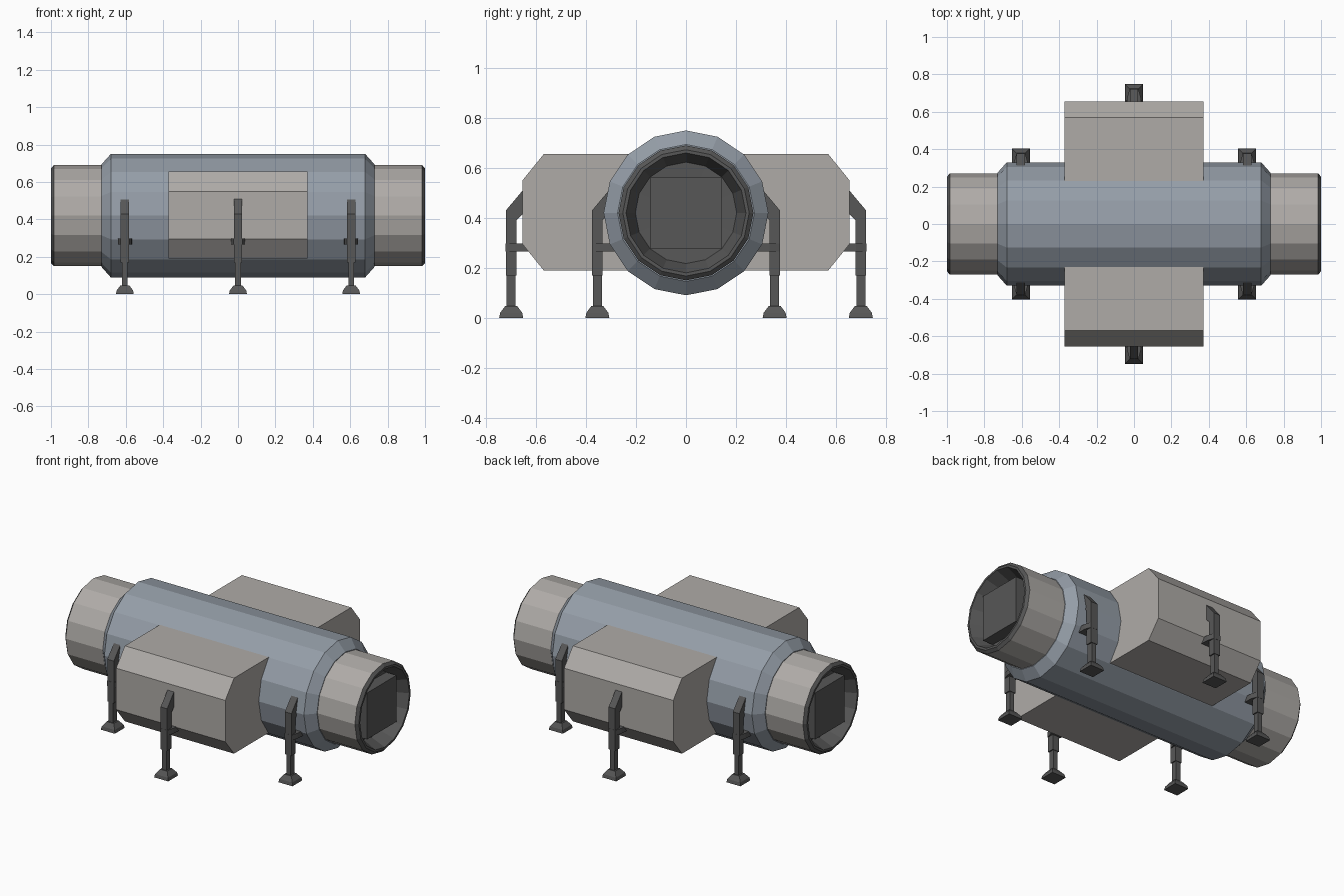
import bpy, bmesh, math

if "Cube" in bpy.data.objects:
    bpy.data.objects.remove(bpy.data.objects["Cube"])

CZ = 0.42      # height of the hull axis
SIDES = 16


def material(name, rgb):
    m = bpy.data.materials.new(name)
    m.diffuse_color = (*rgb, 1)
    m.use_nodes = True
    m.node_tree.nodes["Principled BSDF"].inputs["Base Color"].default_value = m.diffuse_color
    return m


BLUE = material("blue_grey", (0.30, 0.34, 0.39))
WARM = material("warm_grey", (0.43, 0.41, 0.39))
DARK = material("dark_grey", (0.095, 0.095, 0.095))


def finish(name, bm, mat):
    bmesh.ops.recalc_face_normals(bm, faces=bm.faces)
    me = bpy.data.meshes.new(name)
    bm.to_mesh(me)
    bm.free()
    me.materials.append(mat)
    ob = bpy.data.objects.new(name, me)
    bpy.context.collection.objects.link(ob)
    return ob


def loft(bm, rings, cap=True):
    """Bridge rings of points that all have the same length."""
    vs = [[bm.verts.new(p) for p in r] for r in rings]
    n = len(vs[0])
    for a, b in zip(vs, vs[1:]):
        for i in range(n):
            j = (i + 1) % n
            bm.faces.new((a[i], a[j], b[j], b[i]))
    if cap:
        bm.faces.new(vs[0])
        bm.faces.new(vs[-1])


def lathe(name, profile, mat, cap=True):
    """Revolve (x, radius) pairs about the hull axis."""
    bm = bmesh.new()
    angles = [2 * math.pi * i / SIDES for i in range(SIDES)]
    loft(bm, [[(x, r * math.sin(a), CZ + r * math.cos(a)) for a in angles]
              for x, r in profile], cap)
    return finish(name, bm, mat)


def extrude_x(bm, pts, x0, x1):
    loft(bm, [[(x, y, z) for y, z in pts] for x in (x0, x1)])


def rect(cx, cy, hx, hy, z):
    return [(cx + sx * hx, cy + sy * hy, z)
            for sx, sy in ((-1, -1), (1, -1), (1, 1), (-1, 1))]


# Main hull with chamfered shoulders
lathe("hull", [(-0.73, 0.274), (-0.68, 0.33), (0.68, 0.33), (0.73, 0.274)], BLUE)

# End tubes, dark rims with recessed back wall, and square hatches
for s, side in ((-1, "left"), (1, "right")):
    lathe(side + "_end_tube", [(s * 0.70, 0.27), (s * 0.985, 0.27)], WARM, False)
    lathe(side + "_end_rim", [(s * 0.985, 0.27), (s * 1.0, 0.253), (s * 1.0, 0.24),
                              (s * 0.91, 0.203), (s * 0.90, 0.001)], DARK, False)
    bm = bmesh.new()
    h = 0.143
    extrude_x(bm, [(-h, CZ - h), (h, CZ - h), (h, CZ + h), (-h, CZ + h)],
              s * 0.89, s * 0.98)
    finish(side + "_hatch", bm, DARK)

# Side bays: one chamfered block running through the hull
half = [(0.57, 0.19), (0.655, 0.295), (0.655, 0.55), (0.57, 0.655)]
bm = bmesh.new()
extrude_x(bm, half + [(-y, z) for y, z in reversed(half)], -0.372, 0.372)
finish("side_bays", bm, WARM)


def leg(name, x, y, s):
    bm = bmesh.new()
    # upper sleeve bending in to the body
    arm = [(-0.021, 0.17), (0.021, 0.17), (0.021, 0.43),
           (-0.05, 0.515), (-0.05, 0.42), (-0.021, 0.39)]
    extrude_x(bm, [(s * (y + dy), z) for dy, z in arm], x - 0.022, x + 0.022)
    # sliding rod
    loft(bm, [rect(x, s * y, 0.015, 0.018, z) for z in (0.04, 0.18)])
    # foot pad
    loft(bm, [rect(x, s * y, h, h, z)
              for h, z in ((0.048, 0), (0.044, 0.02), (0.024, 0.047))])
    # horizontal brace, tapered toward the leg
    loft(bm, [[(x + dx * w, s * (y + dy), z) for dx, z in
               ((-1, 0.265), (1, 0.265), (1, 0.298), (-1, 0.298))]
              for dy, w in ((-0.075, 0.038), (-0.02, 0.036), (0.022, 0.023))])
    finish(name, bm, DARK)


# Six landing legs
for s, face in ((-1, "front"), (1, "back")):
    for x, y, pos in ((-0.605, 0.355, "left"), (0, 0.70, "middle"), (0.605, 0.355, "right")):
        leg(f"{face}_{pos}_leg", x, y, s)
